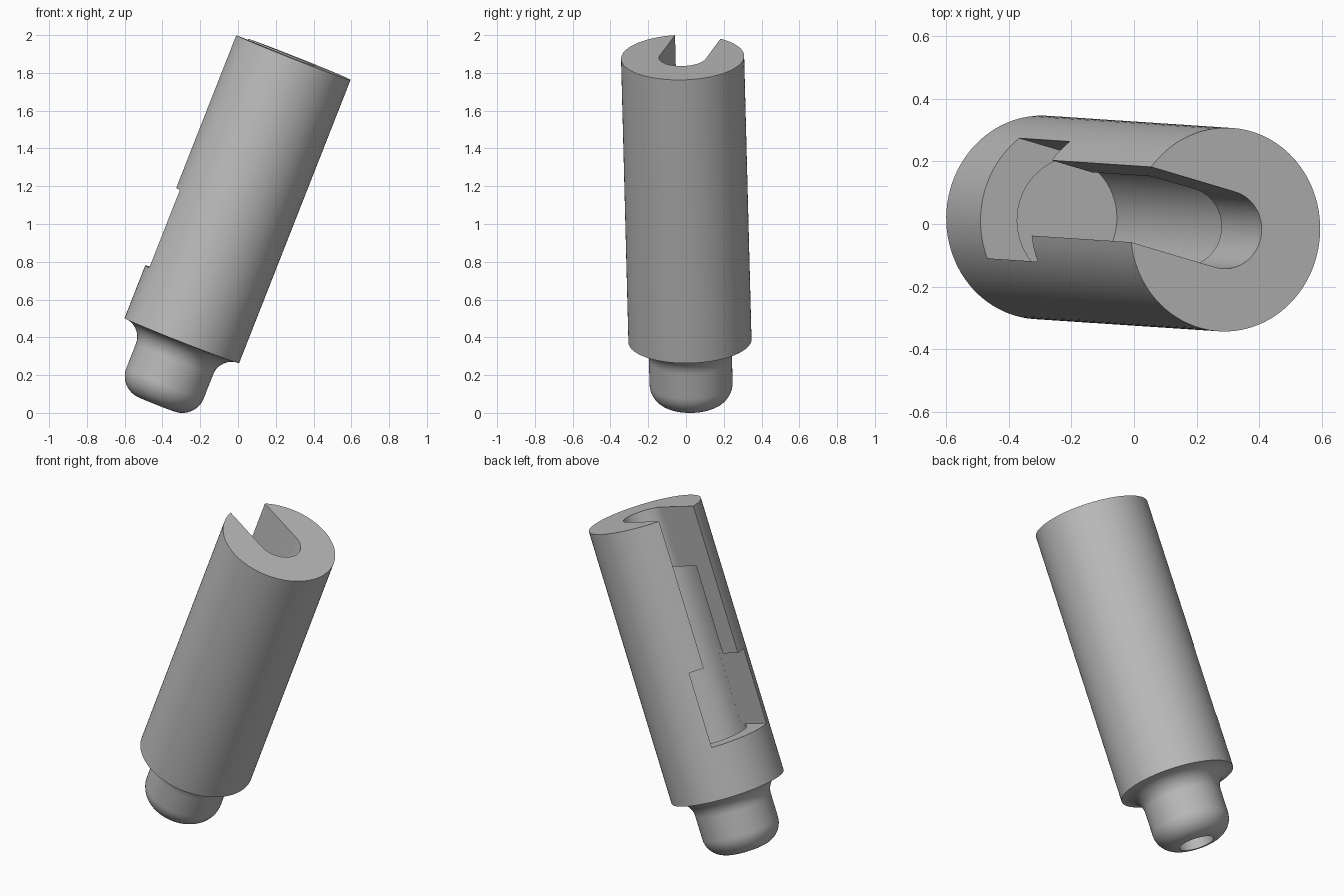
import bpy, bmesh, math
from mathutils import Matrix, Vector

cube = bpy.data.objects.get("Cube")
if cube:
    bpy.data.objects.remove(cube, do_unlink=True)

# Main sizes, measured along the tilted axis from the shoulder
BODY_R, NECK_R, BORE_R, SLOT_R, HOLE_R = 0.326, 0.22, 0.20, 0.125, 0.10
LENGTH, TIP = 1.612, 0.363
FILLET, ROUND = BODY_R - NECK_R, NECK_R - HOLE_R

steel = bpy.data.materials.new("plain_grey")
steel.use_nodes = True
grey = (0.5, 0.5, 0.5, 1)
steel.diffuse_color = grey
steel.node_tree.nodes["Principled BSDF"].inputs["Base Color"].default_value = grey


def make_object(name, bm):
    bmesh.ops.recalc_face_normals(bm, faces=bm.faces)
    mesh = bpy.data.meshes.new(name)
    bm.to_mesh(mesh)
    bm.free()
    mesh.materials.append(steel)
    obj = bpy.data.objects.new(name, mesh)
    bpy.context.collection.objects.link(obj)
    return obj


def arc(cx, cy, r, start, end, steps=12):
    angles = [math.radians(start + (end - start) * i / steps) for i in range(steps + 1)]
    return [(cx + r * math.cos(a), cy + r * math.sin(a)) for a in angles]


def lathe(name, profile, segments=96):
    bm = bmesh.new()
    verts = [bm.verts.new((r, 0, z)) for r, z in profile]
    edges = [bm.edges.new(pair) for pair in zip(verts, verts[1:])]
    bmesh.ops.spin(bm, geom=verts + edges, cent=(0, 0, 0), axis=(0, 0, 1),
                   angle=math.tau, steps=segments, use_merge=True)
    bmesh.ops.remove_doubles(bm, verts=bm.verts, dist=1e-5)
    return make_object(name, bm)


def prism(name, outline, bottom, top):
    bm = bmesh.new()
    face = bm.faces.new([bm.verts.new((x, y, bottom)) for x, y in outline])
    new = bmesh.ops.extrude_face_region(bm, geom=[face])["geom"]
    bmesh.ops.translate(bm, vec=(0, 0, top - bottom),
                        verts=[v for v in new if isinstance(v, bmesh.types.BMVert)])
    return make_object(name, bm)


# Turned body: blind hole in the tip, rounded nose, filleted neck, cylinder
profile = [(0, -0.11), (HOLE_R, -0.11)]
profile += arc(HOLE_R, ROUND - TIP, ROUND, -90, 0)
profile += arc(BODY_R, -FILLET, FILLET, 180, 90)
profile += [(BODY_R, LENGTH), (0, LENGTH)]
body = lathe("slotted_cylinder", profile)

# Cutters: inner bore, wide side window, narrow slot open at the top
w = BORE_R - 0.0005
cutters = [
    prism("bore_cutter", arc(0, 0, BORE_R, 0, 360, 64)[:-1], 0.155, 1.26),
    prism("window_cutter", [(0.015, -w), (0.5, -w), (0.5, w), (0.015, w)], 0.30, 0.742),
    prism("slot_cutter", arc(0, 0, SLOT_R, 90, 270, 32)
          + [(0.5, -SLOT_R), (0.5, SLOT_R)], 0.70, LENGTH + 0.1),
]
for cutter in cutters:
    cutter.hide_render = True
    mod = body.modifiers.new(cutter.name, "BOOLEAN")
    mod.operation = "DIFFERENCE"
    mod.solver = "EXACT"
    mod.object = cutter

# Bake the cuts and drop the cutters
bpy.context.view_layer.update()
baked = bpy.data.meshes.new_from_object(body.evaluated_get(bpy.context.evaluated_depsgraph_get()))
body.modifiers.clear()
body.data = baked
for cutter in cutters:
    bpy.data.objects.remove(cutter, do_unlink=True)

# Lean the part and turn the slot towards its opening side
base = Vector((-0.2975, 0.021, 0.3825))
axis = (Vector((0.2925, -0.018, 1.8825)) - base).normalized()
left = Vector((-1, 0, 0))
left = (left - axis * left.dot(axis)).normalized()
opening = Matrix.Rotation(math.radians(-16), 3, axis) @ left
pose = Matrix((opening, axis.cross(opening), axis)).transposed().to_4x4()
baked.transform(Matrix.Translation(base) @ pose)

# Smooth round surfaces, crisp edges
bpy.ops.object.select_all(action="DESELECT")
body.select_set(True)
bpy.context.view_layer.objects.active = body
bpy.ops.object.shade_smooth_by_angle(angle=math.radians(30))
